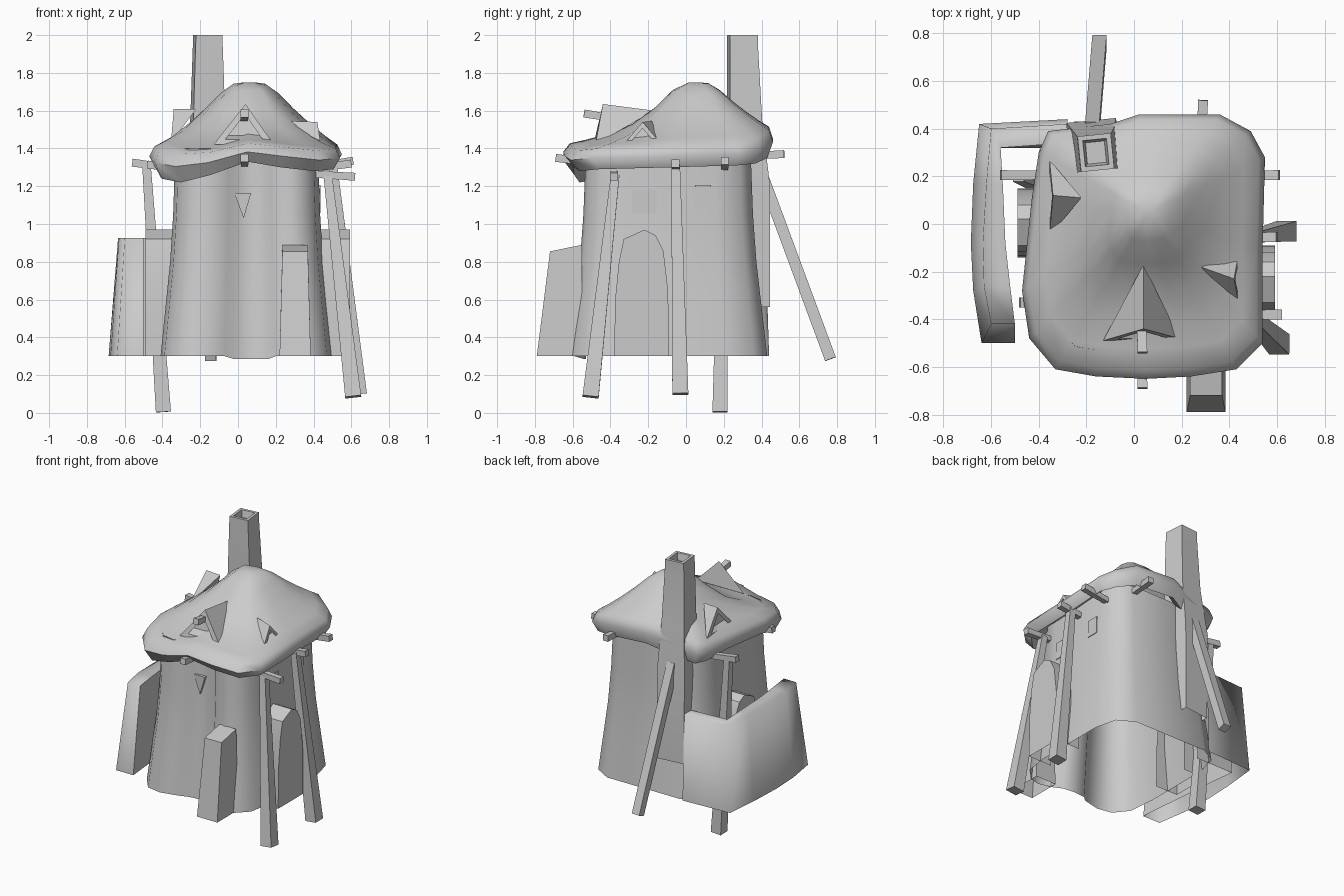
import bpy, bmesh, math
from mathutils import Vector as V

if "Cube" in bpy.data.objects:
    bpy.data.objects.remove(bpy.data.objects["Cube"])


def loft(name, rings, cap_start=True, cap_end=True, angle=35, open_z=None):
    """Skin a series of closed rings; faces lying at height open_z are left open."""
    bm = bmesh.new()
    loops = [[bm.verts.new(p) for p in r] for r in rings]
    n = len(rings[0])
    for a, b in zip(loops, loops[1:]):
        for i in range(n):
            j = (i + 1) % n
            bm.faces.new((a[i], a[j], b[j], b[i]))
    if cap_start:
        bm.faces.new(loops[0][::-1])
    if cap_end:
        bm.faces.new(loops[-1])
    bmesh.ops.recalc_face_normals(bm, faces=bm.faces)
    if open_z is not None:
        low = [f for f in bm.faces if all(abs(v.co.z - open_z) < .01 for v in f.verts)]
        bmesh.ops.delete(bm, geom=low, context='FACES')
    me = bpy.data.meshes.new(name)
    bm.to_mesh(me)
    bm.free()
    ob = bpy.data.objects.new(name, me)
    bpy.context.collection.objects.link(ob)
    bpy.ops.object.select_all(action='DESELECT')
    ob.select_set(True)
    bpy.context.view_layer.objects.active = ob
    bpy.ops.object.shade_smooth_by_angle(angle=math.radians(angle))
    return ob


def rect(c, w, d, rot=0.0):
    """Horizontal rectangle centred on c."""
    ca, sa = math.cos(rot), math.sin(rot)
    return [(c[0] + x * ca - y * sa, c[1] + x * sa + y * ca, c[2])
            for x, y in ((-w/2, -d/2), (w/2, -d/2), (w/2, d/2), (-w/2, d/2))]


def beam(name, a, b, wa, wb):
    """Tapered square timber from a to b."""
    a, b = V(a), V(b)
    t = (b - a).normalized()
    side = t.cross(V((0, 1, 0)) if abs(t.y) < 0.3 else V((1, 0, 0))).normalized()
    up = t.cross(side)
    ring = lambda c, w: [c + (side * i + up * j) * w / 2
                         for i, j in ((-1, -1), (1, -1), (1, 1), (-1, 1))]
    loft(name, [ring(a, wa), ring(b, wb)])


def dormer(name, left, right, apex, back):
    """Little gable with a recessed triangular opening."""
    tri = [V(left), V(right), V(apex)]
    back = V(back)
    mid = sum(tri, V()) / 3
    tip = [back + (p - back) * 0.03 for p in tri]
    inner = [mid + (p - mid) * 0.62 for p in tri]
    deep = [p + (back - mid) * 0.2 for p in inner]
    loft(name, [tip, tri, inner, deep])


# tower body: lobed plan with a hollow in the front, flaring to the ground
plan = [(0.07, -.53), (-.02, -.54), (-.07, -.59), (-.20, -.62), (-.31, -.60),
        (-.39, -.50), (-.41, -.30), (-.41, .20), (-.37, .36), (-.25, .43),
        (.05, .43), (.34, .43), (.46, .36), (.50, .20), (.50, -.35),
        (.47, -.52), (.39, -.60), (.31, -.62), (.20, -.59), (.16, -.54)]
cx, cy = 0.05, -0.09
rings = []
for z, s in ((.30, 1), (.55, .945), (.80, .89), (1.05, .855), (1.40, .83)):
    rings.append([(cx + (x - cx) * s, cy + (y - cy) * s,
                   z - (.015 if i in (0, 1, 19) and z < .4 else 0))
                  for i, (x, y) in enumerate(plan)])
loft("tower_wall", rings, False, False, 50)

# sagging thatched roof: eave points as x, y, underside z, rim z
eave = [(.05, -.65, 1.33, 1.41), (-.16, -.64, 1.26, 1.36), (-.33, -.61, 1.22, 1.35),
        (-.44, -.48, 1.24, 1.37), (-.47, -.28, 1.30, 1.39), (-.43, .10, 1.31, 1.40),
        (-.40, .30, 1.29, 1.40), (-.36, .39, 1.29, 1.42), (-.10, .42, 1.33, 1.48),
        (.02, .46, 1.37, 1.50), (.36, .46, 1.35, 1.48), (.49, .39, 1.32, 1.43),
        (.55, .28, 1.31, 1.40), (.54, -.10, 1.30, 1.39), (.54, -.50, 1.29, 1.38),
        (.43, -.61, 1.28, 1.37), (.24, -.64, 1.30, 1.39)]
rx, ry = 0.06, 0.05


def roof_ring(s, fn):
    return [(rx + (x - rx) * s, ry + (y - ry) * s, fn(y, lo, hi)) for x, y, lo, hi in eave]


rings = [roof_ring(.78, lambda y, lo, hi: lo + .06), roof_ring(.93, lambda y, lo, hi: lo),
         roof_ring(1, lambda y, lo, hi: lo * .35 + hi * .65)]
# scale, height at the sides and back, height on the hollow front slope
for s, h, f in ((.95, .06, .05), (.82, .19, .11), (.66, .37, .20), (.48, .60, .35),
                (.31, .84, .60), (.17, .98, .88), (.05, 1, 1)):
    def height(y, lo, hi, h=h, f=f):
        k = min(1, max(0, -(y - ry) / .68))
        return hi + (1.75 - hi) * (h + (f - h) * k)
    rings.append(roof_ring(s, height))
loft("roof", rings, False, True, 60)

# chimney with collar and hollow top
loft("chimney", [rect((-.17, .345, .56), .20, .18, .1), rect((-.17, .335, 1.2), .21, .20, .1),
                 rect((-.16, .31, 1.55), .17, .17, .1), rect((-.16, .30, 1.93), .145, .15, .1),
                 rect((-.16, .30, 2.0), .14, .15, .1), rect((-.16, .30, 2.0), .10, .11, .1),
                 rect((-.16, .30, 1.95), .08, .09, .1)], False, True, 30)
beam("back_strut", (-.175, .40, 1.27), (-.145, .765, .285), .06, .06)

# curved side yard wall, swept as (outer, inner) sections
yard = []
for ob, ot, it, ib in (((-.28, .44), (-.28, .42), (-.28, .34), (-.28, .32)),
                       ((-.65, .42), (-.60, .40), (-.56, .32), (-.58, .32)),
                       ((-.675, .17), (-.62, .17), (-.55, .15), (-.56, .15)),
                       ((-.685, -.08), (-.635, -.08), (-.54, -.08), (-.54, -.08)),
                       ((-.675, -.28), (-.63, -.26), (-.52, -.26), (-.52, -.28)),
                       ((-.64, -.50), (-.60, -.42), (-.50, -.42), (-.50, -.50))):
    yard.append([(*ob, .30), (*ot, .925), (*it, .925), (*ib, .30)])
loft("yard_wall", yard, False, True, 89, .30)

# arched doors on both sides
arch = [(-.15, .30), (-.145, .60), (-.125, .80), (-.10, .92), (.01, .97),
        (.07, .94), (.11, .86), (.135, .65), (.14, .30)]
for name, x0, x1, yc in (("right_door", .40, .592, -.23), ("left_door", -.31, -.49, .01)):
    loft(name, [[(x, yc + y, z) for y, z in arch] for x in (x0, x1)], False, True, 35, .30)

# front porch buttress with a sloped head
side = [(-.79, .30), (-.72, .855), (-.55, .89), (-.55, .30)]
loft("front_buttress", [[(x + (.015 if z < .4 else 0) * k, y, z) for y, z in side]
                        for x, k in ((.235, -1), (.34, 1), (.37, 1))], angle=45, open_z=.30)

# stilts
beam("right_front_post", (.475, -.375, 1.26), (.61, -.505, .085), .045, .085)
beam("right_mid_post", (.50, -.055, 1.33), (.64, -.03, .10), .045, .085)
beam("left_post", (-.485, .20, 1.32), (-.395, .18, .005), .045, .08)

# rafters poking out below the eaves
for name, a, b in (("right_front_rafter", (.38, -.38, 1.265), (.62, -.38, 1.25)),
                   ("right_mid_rafter", (.38, -.055, 1.29), (.60, -.055, 1.32)),
                   ("right_back_rafter", (.38, .205, 1.30), (.61, .205, 1.335)),
                   ("left_back_rafter", (-.30, .205, 1.29), (-.56, .205, 1.325)),
                   ("left_front_rafter", (-.30, -.33, 1.29), (-.48, -.33, 1.315)),
                   ("front_rafter", (.035, -.45, 1.32), (.035, -.69, 1.35)),
                   ("back_rafter", (.28, .30, 1.36), (.29, .52, 1.37)),
                   ("dormer_beam", (.03, -.32, 1.55), (.035, -.54, 1.585))):
    beam(name, a, b, .035, .042)

# roof dormers
dormer("front_dormer", (-.13, -.49, 1.42), (.19, -.48, 1.42), (.04, -.44, 1.635), (.04, -.17, 1.60))
dormer("right_dormer", (.44, -.34, 1.41), (.44, -.12, 1.41), (.42, -.23, 1.54), (.28, -.18, 1.545))
dormer("left_dormer", (-.355, .27, 1.43), (-.355, -.05, 1.43), (-.34, .12, 1.61), (-.22, .11, 1.61))

# small windows set in the walls
for name, y, w, z, x1 in (("right_front_window", -.22, .13, 1.12, .438),
                          ("right_back_window", .09, .085, 1.145, .438)):
    loft(name, [[(x, y + i * w / 2, z + j * .062) for i, j in ((-1, -1), (1, -1), (1, 1), (-1, 1))]
                for x in (.41, x1)], False)
loft("front_window", [[(-.02, y, 1.165), (.07, y, 1.165), (.03, y, 1.03)] for y in (-.44, -.485)], False)
